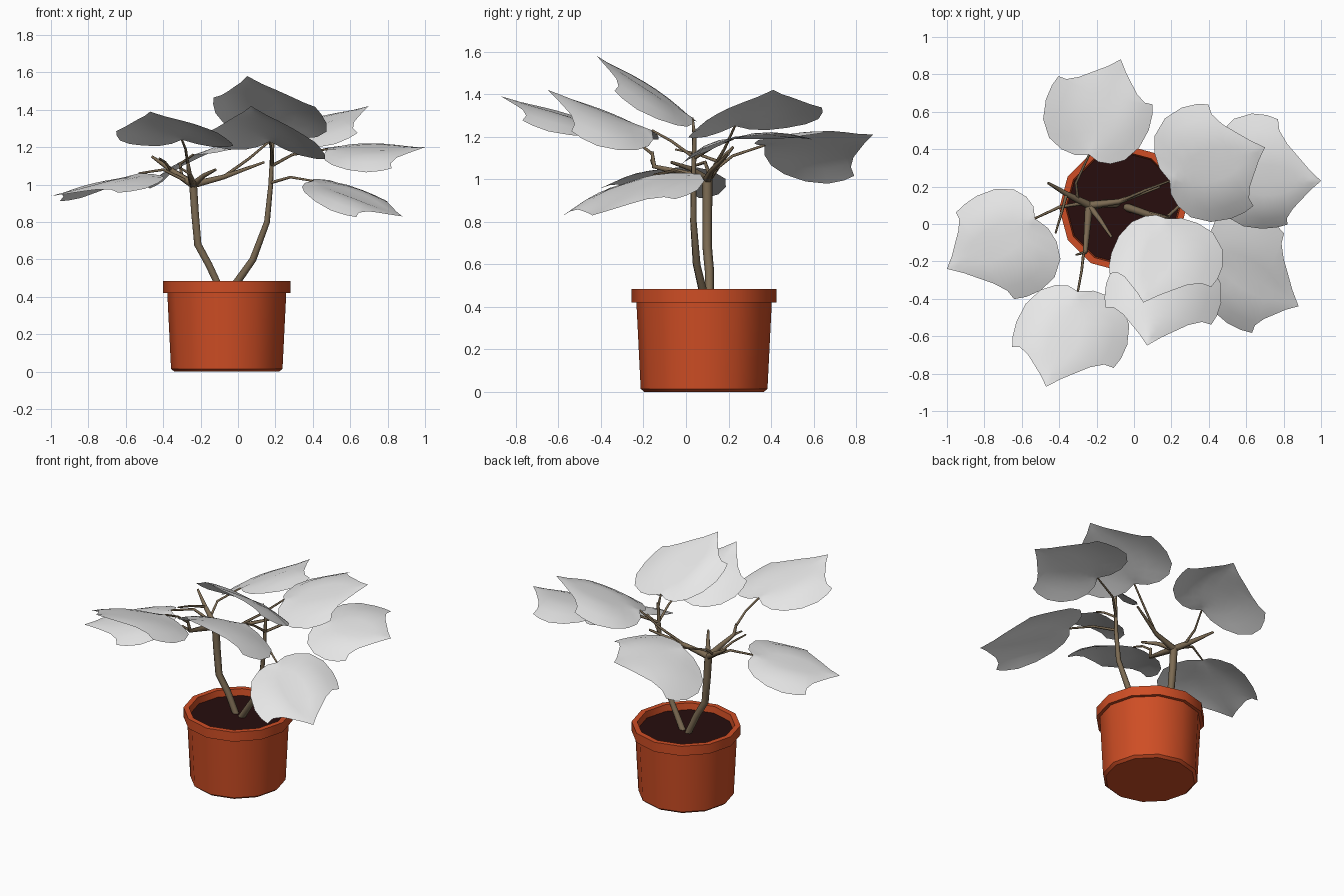
import bpy, bmesh, math
from mathutils import Vector as V

if "Cube" in bpy.data.objects:
    bpy.data.objects.remove(bpy.data.objects["Cube"])


def mat(name, col):
    m = bpy.data.materials.new(name)
    m.diffuse_color = (*col, 1)
    m.use_nodes = True
    m.node_tree.nodes["Principled BSDF"].inputs["Base Color"].default_value = m.diffuse_color
    return m


TERRACOTTA = mat("terracotta", (0.62, 0.075, 0.018))
SOIL = mat("dark soil", (0.02, 0.004, 0.004))
BARK = mat("brown bark", (0.20, 0.145, 0.085))
LEAF = mat("pale leaf", (0.8, 0.8, 0.8))


def finish(name, bm, material, angle):
    me = bpy.data.meshes.new(name)
    bm.to_mesh(me)
    bm.free()
    ob = bpy.data.objects.new(name, me)
    bpy.context.collection.objects.link(ob)
    me.materials.append(material)
    bpy.ops.object.select_all(action='DESELECT')
    bpy.context.view_layer.objects.active = ob
    ob.select_set(True)
    bpy.ops.object.shade_smooth_by_angle(angle=math.radians(angle))
    return ob


def lathe(name, profile, material, centre, sides=12):
    """Revolve (radius, z) points; both ends are capped if they are rings."""
    bm = bmesh.new()
    rings = [[bm.verts.new((centre[0] + r * math.cos(2 * math.pi * i / sides),
                            centre[1] + r * math.sin(2 * math.pi * i / sides), z))
              for i in range(sides)] for r, z in profile]
    for a, b in zip(rings, rings[1:]):
        for i in range(sides):
            j = (i + 1) % sides
            bm.faces.new((a[i], a[j], b[j], b[i]))
    bm.faces.new(rings[0][::-1])
    bm.faces.new(rings[-1])
    return finish(name, bm, material, 35)


# Flowerpot and soil
POT = (-0.06, 0.085)
lathe("pot", [(0.28, 0.0), (0.298, 0.015), (0.318, 0.42), (0.34, 0.42), (0.34, 0.485),
              (0.305, 0.485), (0.298, 0.435)], TERRACOTTA, POT)
lathe("soil", [(0.298, 0.43), (0.298, 0.442)], SOIL, POT)


def stem(name, pts, r0, r1):
    """Tapered tube along a path."""
    cu = bpy.data.curves.new(name, 'CURVE')
    cu.dimensions = '3D'
    cu.bevel_depth = 1
    cu.bevel_resolution = 1
    cu.use_fill_caps = True
    sp = cu.splines.new('POLY')
    sp.points.add(len(pts) - 1)
    for i, (p, q) in enumerate(zip(sp.points, pts)):
        p.co = (*q, 1)
        p.radius = r0 + (r1 - r0) * i / (len(pts) - 1)
    sp.use_smooth = True
    ob = bpy.data.objects.new(name, cu)
    bpy.context.collection.objects.link(ob)
    cu.materials.append(BARK)
    bpy.ops.object.select_all(action='DESELECT')
    bpy.context.view_layer.objects.active = ob
    ob.select_set(True)
    bpy.ops.object.convert(target='MESH')


# Half outline of a lobed leaf: (along the midrib, across), side lobe tip at (0.75, 1)
OUTLINE = [(0, 0), (-0.02, 0.25), (0.02, 0.52), (0.12, 0.8), (0.3, 1.02), (0.5, 1.1),
           (0.65, 1.07), (0.75, 1.0), (0.73, 0.82), (0.77, 0.6), (0.84, 0.4), (0.91, 0.2), (1, 0)]
STEPS = 4


def leaf(name, base, tip, lobe_a, lobe_b):
    """Sheet folded along the midrib and gently arched on each side."""
    base, tip = V(base), V(tip)
    axis = tip - base
    bm = bmesh.new()
    for lobe in (V(lobe_a), V(lobe_b)):
        across = lobe - base - axis * 0.75
        up = axis.cross(across).normalized()
        up *= 1 if up.z > 0 else -1
        rows = []
        for k, (u, v) in enumerate(OUTLINE):
            rib = k / (len(OUTLINE) - 1)
            row = []
            for s in range(STEPS + 1):
                t = s / STEPS
                uu, vv = rib + (u - rib) * t, v * t
                bulge = 0.10 * vv * (1.1 - vv) * math.sin(math.pi * min(1, max(0, uu)))
                row.append(bm.verts.new(base + axis * uu + across * vv + up * bulge))
            rows.append(row)
        for a, b in zip(rows, rows[1:]):
            for s in range(STEPS):
                f = bm.faces.new((a[s], b[s], b[s + 1], a[s + 1]))
    bmesh.ops.remove_doubles(bm, verts=bm.verts, dist=0.0005)
    bmesh.ops.recalc_face_normals(bm, faces=bm.faces)
    if sum((f.normal.z for f in bm.faces)) < 0:
        bmesh.ops.reverse_faces(bm, faces=bm.faces)
    finish(name, bm, LEAF, 60)


# Leaves: base, tip, and the two side lobes
LEAVES = {
    "leaf_back": [(-.24, .37, 1.16), (-.07, .88, 1.21), (-.40, .79, 1.01), (.10, .64, 1.21)],
    "leaf_front_left": [(-.30, -.36, 1.24), (-.47, -.87, 1.39), (-.65, -.66, 1.28), (-.11, -.77, 1.27)],
    "leaf_front_upper": [(.17, .03, 1.29), (.05, -.42, 1.58), (-.13, -.27, 1.46), (.41, -.34, 1.41)],
    "leaf_front_lower": [(.17, -.16, 1.23), (.07, -.65, 1.42), (-.15, -.45, 1.28), (.41, -.54, 1.22)],
    "leaf_back_right": [(.19, .23, 1.25), (.70, .41, 1.42), (.40, .64, 1.33), (.64, .10, 1.27)],
    "leaf_right": [(.48, .22, 1.19), (1.0, .23, 1.20), (.77, .56, 1.19), (.82, .0, 1.08)],
    "leaf_front_right": [(.40, -.15, 1.02), (.88, -.44, .83), (.80, -.05, .90), (.63, -.58, .82)],
    "leaf_left": [(-.53, .03, 1.06), (-1.0, -.24, .94), (-.95, .06, .905), (-.64, -.40, .95)],
}
for name, pts in LEAVES.items():
    leaf(name, *pts)


def base(name):
    return LEAVES[name][0]


# Two trunks
HUB = (-.24, .10, 1.0)
stem("trunk_left", [(-.09, .11, .43), (-.155, .11, .57), (-.215, .10, .68), (-.23, .10, .85), HUB], .021, .024)
stem("trunk_right", [(-.04, .09, .43), (.08, .05, .60), (.155, .035, .80), (.175, .035, 1.0),
                     (.185, .04, 1.23)], .022, .010)

# Branches spreading from the left trunk
stem("branch_back_left", [HUB, (-.36, .16, 1.08), (-.46, .22, 1.15)], .022, .007)
stem("branch_front", [HUB, (-.25, -.02, 1.03), (-.26, -.15, 1.06), (-.27, -.16, 1.13)], .022, .008)
stem("branch_front_tip", [(-.26, -.15, 1.06), (-.31, -.165, 1.09)], .009, .005)
stem("branch_right", [HUB, (-.08, .12, 1.04), (.14, .20, 1.12)], .022, .007)
stem("branch_inner", [HUB, (-.18, .02, 1.05), (-.12, -.07, 1.08)], .018, .007)
stem("branch_left_twig", [(-.36, .16, 1.08), (-.39, .05, 1.12), (-.42, -.05, 1.14)], .009, .005)

# Leaf stalks
stem("stalk_back", [(-.30, .13, 1.04), (-.31, .22, 1.11), base("leaf_back")], .009, .006)
stem("stalk_left", [(-.28, .11, 1.02), (-.40, .09, 1.08), base("leaf_left")], .010, .006)
stem("stalk_front_left", [(-.27, -.16, 1.12), (-.28, -.25, 1.19), base("leaf_front_left")], .008, .006)
stem("stalk_back_right", [(-.08, .12, 1.04), (.06, .18, 1.14), base("leaf_back_right")], .009, .006)
stem("stalk_right", [(.18, .04, 1.10), (.29, .14, 1.16), base("leaf_right")], .009, .006)
stem("stalk_front_right", [(.175, .035, 1.01), (.28, -.06, 1.04), base("leaf_front_right")], .009, .006)
stem("stalk_front_upper", [(.185, .04, 1.20), base("leaf_front_upper")], .010, .006)
stem("stalk_front_lower", [(.18, .04, 1.10), (.18, -.07, 1.18), base("leaf_front_lower")], .009, .006)
